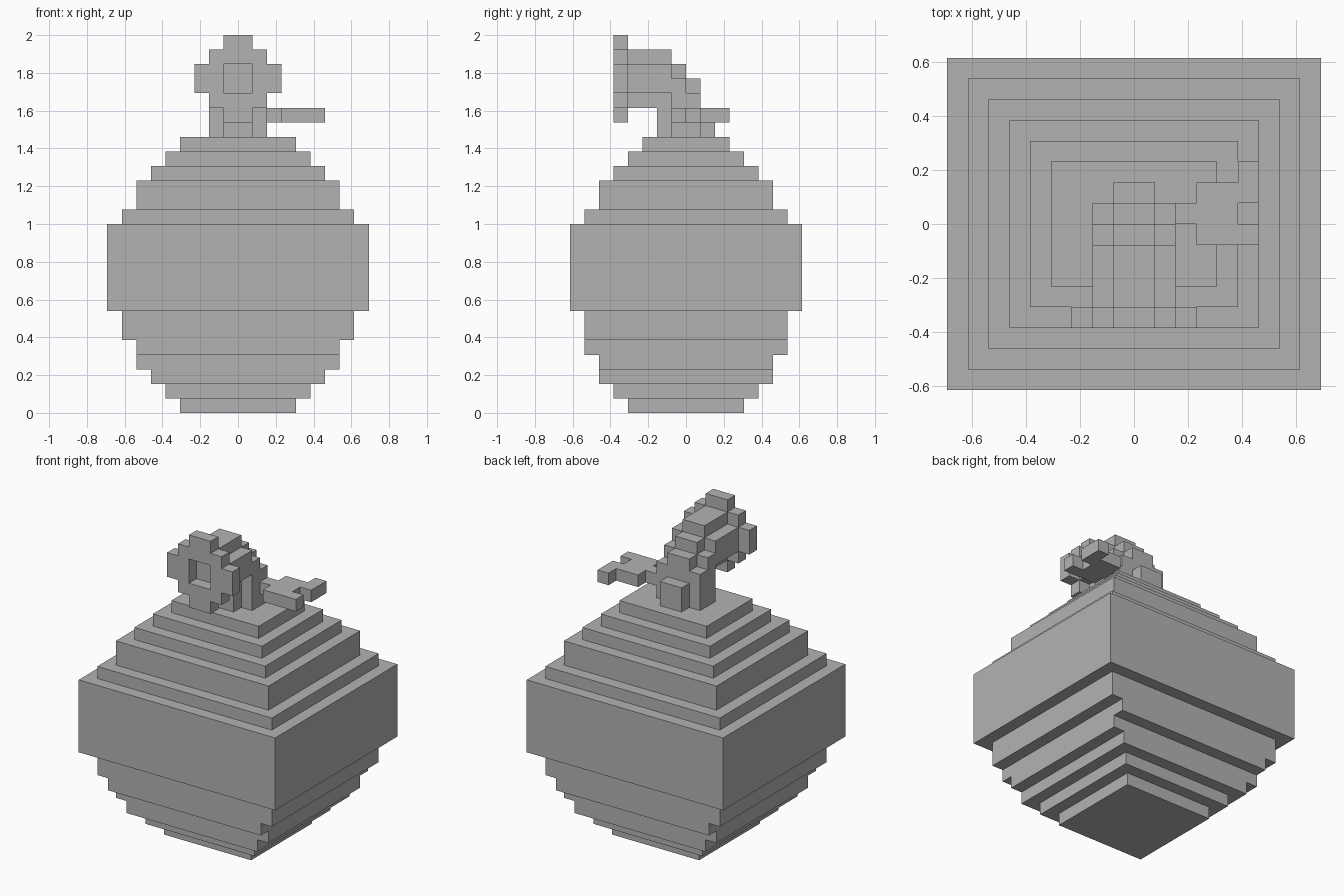
import bpy
import bmesh
from math import radians

U = 2 / 26  # one block

cube = bpy.data.objects.get("Cube")
if cube:
    bpy.data.objects.remove(cube, do_unlink=True)

grey = bpy.data.materials.new("plain grey")
grey.use_nodes = True
grey.diffuse_color = (0.45, 0.45, 0.45, 1)
grey.node_tree.nodes["Principled BSDF"].inputs["Base Color"].default_value = (0.45, 0.45, 0.45, 1)


def finish(name, bm):
    bmesh.ops.recalc_face_normals(bm, faces=bm.faces)
    bmesh.ops.scale(bm, vec=(U, U, U), verts=bm.verts)
    mesh = bpy.data.meshes.new(name)
    bm.to_mesh(mesh)
    bm.free()
    mesh.materials.append(grey)
    obj = bpy.data.objects.new(name, mesh)
    bpy.context.collection.objects.link(obj)
    return obj


def blocks(name, boxes, holes=()):
    """Skin of a union of block-aligned boxes (x0, x1, y0, y1, z0, z1)."""
    def fill(items):
        return {(x, y, z) for x0, x1, y0, y1, z0, z1 in items
                for x in range(x0, x1) for y in range(y0, y1) for z in range(z0, z1)}
    cells = fill(boxes) - fill(holes)
    bm = bmesh.new()
    for cell in cells:
        for axis in range(3):
            for side in (0, 1):
                near = list(cell)
                near[axis] += 2 * side - 1
                if tuple(near) in cells:
                    continue
                corners = []
                for a, b in ((0, 0), (1, 0), (1, 1), (0, 1)):
                    p = list(cell)
                    p[axis] += side
                    p[(axis + 1) % 3] += a
                    p[(axis + 2) % 3] += b
                    corners.append(bm.verts.new(p))
                bm.faces.new(corners if side else corners[::-1])
    bmesh.ops.remove_doubles(bm, verts=bm.verts, dist=0.01)
    bmesh.ops.dissolve_limit(bm, angle_limit=radians(1), verts=bm.verts, edges=bm.edges)
    return finish(name, bm)


def stepped_body(name, layers):
    """Stack of rectangles (half width, half depth, height), open steps bridged."""
    bm = bmesh.new()
    loops, z = [], 0
    for hx, hy, height in layers:
        for level in (z, z + height):
            loops.append([bm.verts.new((sx * hx, sy * hy, level))
                          for sx, sy in ((-1, -1), (1, -1), (1, 1), (-1, 1))])
        z += height
    bm.faces.new(loops[0][::-1])
    bm.faces.new(loops[-1])
    for low, high in zip(loops, loops[1:]):
        for i in range(4):
            j = (i + 1) % 4
            face = bm.faces.new((low[i], low[j], high[j], high[i]))
            if face.calc_area() < 0.01:
                bm.faces.remove(face)
    return finish(name, bm)


# Round stepped body
stepped_body("body", [
    (4, 4, 1), (5, 5, 1), (6, 6, 1), (7, 6, 1), (7, 7, 1), (8, 7, 2), (9, 8, 6),
    (8, 7, 1), (7, 6, 2), (6, 5, 1), (5, 4, 1), (4, 3, 1)])

# Bent stem: upright foot, stair-stepped elbow, forward tube
blocks("stem", [
    (-1, 1, -2, 2, 19, 21), (-2, 2, -1, 1, 19, 22), (-2, 2, -1, 0, 22, 23),
    (-1, 1, -2, 1, 21, 23), (-1, 1, -1, 0, 23, 24),
    (-1, 1, -4, -1, 21, 25), (-2, 2, -4, -1, 22, 24)])

# Flared ring at the end of the stem
blocks("stem_rim",
       [(-1, 1, -5, -4, 20, 26), (-2, 2, -5, -4, 21, 25), (-3, 3, -5, -4, 22, 24)],
       holes=[(-1, 1, -5, -4, 22, 24)])

# Flat leaf on the left side
blocks("leaf", [
    (2, 3, 0, 1, 20, 21), (3, 5, -1, 2, 20, 21),
    (5, 6, 1, 3, 20, 21), (5, 6, -1, 0, 20, 21)])
